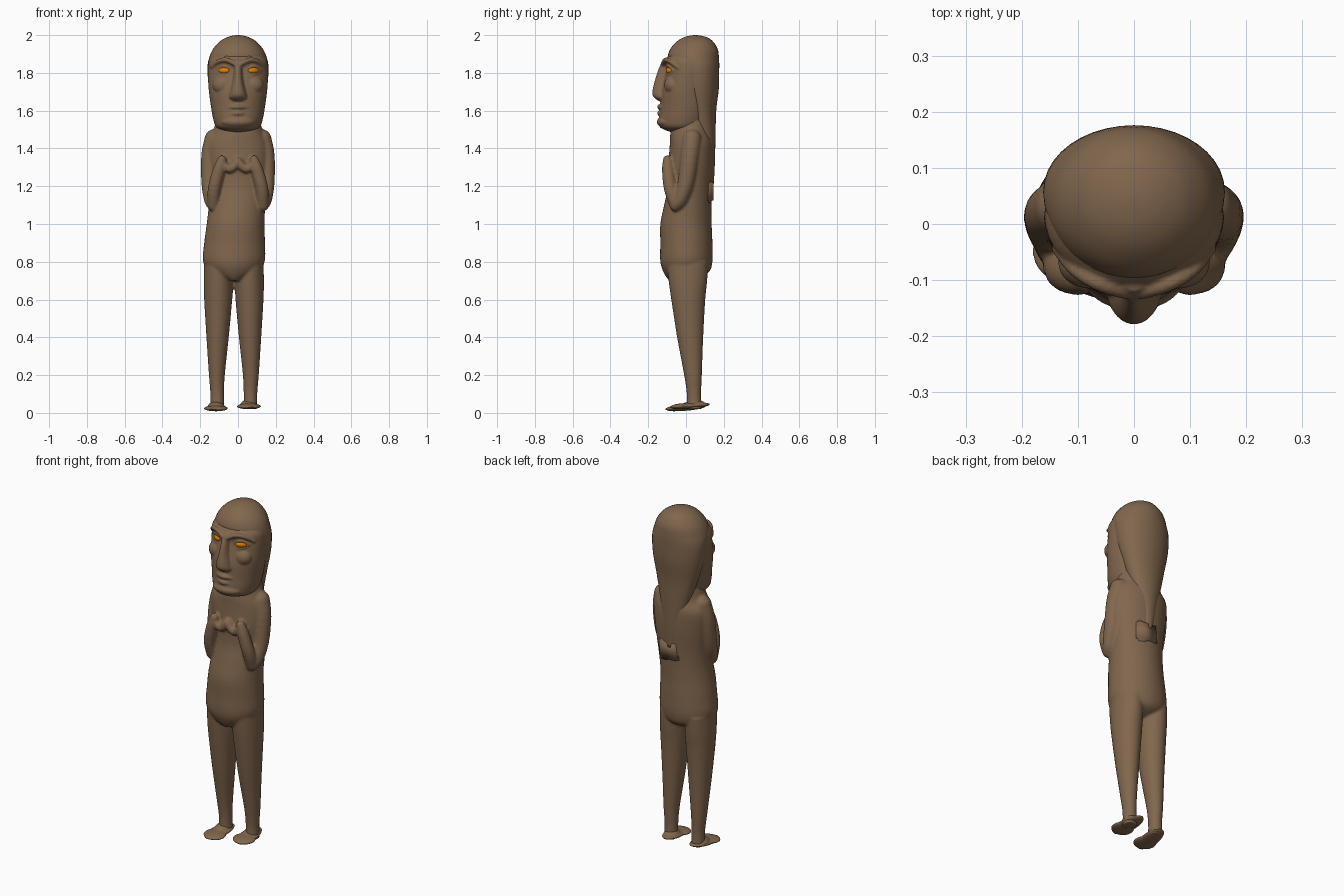
import bpy, bmesh, math
from mathutils import Vector, Matrix

cube = bpy.data.objects.get("Cube")
if cube:
    bpy.data.objects.remove(cube, do_unlink=True)


def material(name, colour):
    m = bpy.data.materials.new(name)
    m.use_nodes = True
    m.diffuse_color = colour
    bsdf = next(n for n in m.node_tree.nodes if n.type == 'BSDF_PRINCIPLED')
    bsdf.inputs["Base Color"].default_value = colour
    bsdf.inputs["Roughness"].default_value = 0.8
    return m


wood = material("brown wood", (0.22, 0.135, 0.075, 1))
amber = material("amber eyes", (0.8, 0.22, 0.0, 1))


def spline(rows, steps=4):
    """Catmull-Rom interpolation of equal-length tuples."""
    out = []
    for i in range(len(rows) - 1):
        quad = zip(rows[max(i - 1, 0)], rows[i], rows[i + 1], rows[min(i + 2, len(rows) - 1)])
        quad = list(quad)
        for k in range(steps):
            t = k / steps
            out.append([b + 0.5 * t * (c - a + t * (2*a - 5*b + 4*c - d + t * (3*(b - c) + d - a)))
                        for a, b, c, d in quad])
    return out + [list(rows[-1])]


def bridge(bm, rings):
    """Skin rings of points into a closed volume."""
    rings = [[bm.verts.new(p) for p in r] for r in rings]
    n = len(rings[0])
    for a, b in zip(rings, rings[1:]):
        for i in range(n):
            j = (i + 1) % n
            bm.faces.new((a[i], a[j], b[j], b[i]))
    bm.faces.new(rings[0][::-1])
    bm.faces.new(rings[-1])


ANGLES = [math.tau * i / 40 for i in range(40)]


def loft(bm, rows):
    """Stacked ellipses; rows are (z, centre x, centre y, radius x, radius y)."""
    bridge(bm, [[(cx + max(rx, .004) * math.cos(a), cy + max(ry, .004) * math.sin(a), z)
                 for a in ANGLES] for z, cx, cy, rx, ry in spline(rows)])


def tube(bm, pts):
    """Round limb along a path; points are (x, y, z, radius)."""
    pts = spline(pts)
    rings = []
    for i, (x, y, z, r) in enumerate(pts):
        d = Vector(pts[min(i + 1, len(pts) - 1)][:3]) - Vector(pts[max(i - 1, 0)][:3])
        q = d.to_track_quat('Z', 'Y')
        rings.append([Vector((x, y, z)) + q @ Vector((r * math.cos(a), r * math.sin(a), 0))
                      for a in ANGLES[::2]])
    bridge(bm, rings)
    for end in (pts[0], pts[-1]):
        ball(bm, end[:3], (end[3],) * 3)


def ball(bm, centre, size, rot=(0, 0, 0)):
    m = Matrix.Translation(centre)
    for angle, axis in zip(rot, 'XYZ'):
        m = m @ Matrix.Rotation(angle, 4, axis)
    m = m @ Matrix.Diagonal((*size, 1))
    bmesh.ops.create_uvsphere(bm, u_segments=28, v_segments=16, radius=1, matrix=m)


def finish(bm, name, mat, voxel=0, smooth=4):
    bmesh.ops.recalc_face_normals(bm, faces=bm.faces)
    for f in bm.faces:
        f.smooth = True
    me = bpy.data.meshes.new(name)
    bm.to_mesh(me)
    bm.free()
    ob = bpy.data.objects.new(name, me)
    bpy.context.collection.objects.link(ob)
    me.materials.append(mat)
    if voxel:
        rm = ob.modifiers.new("fuse", 'REMESH')
        rm.mode = 'VOXEL'
        rm.voxel_size = voxel
        rm.use_smooth_shade = True
        sm = ob.modifiers.new("soften", 'SMOOTH')
        sm.factor = 0.5
        sm.iterations = smooth
    return ob


# Body: torso, arms and legs fused together
MID = -0.022
bm = bmesh.new()
loft(bm, [(.70, MID, -.03, .03, .06), (.74, MID, 0, .12, .117), (.8, MID, .002, .163, .138),
          (.9, -.018, .002, .161, .138), (1.0, -.013, 0, .153, .136), (1.1, -.005, .01, .15, .126),
          (1.2, 0, .022, .155, .118), (1.32, 0, .027, .168, .12), (1.42, -.004, .03, .168, .116),
          (1.48, 0, .025, .137, .108), (1.54, 0, .03, .118, .1), (1.62, 0, .03, .1, .08)])
for s in (-1, 1):
    # upper arm, then forearm and hand raised to the chest
    tube(bm, [(s * .125, .03, 1.45, .052), (s * .145, .02, 1.36, .05), (s * .15, .0, 1.22, .044),
              (s * .142, -.03, 1.13, .038), (s * .13, -.055, 1.1, .033)])
    tube(bm, [(s * .13, -.055, 1.1, .033), (s * .125, -.083, 1.19, .035),
              (s * .1, -.095, 1.29, .032), (s * .085, -.098, 1.34, .024)])
    tube(bm, [(s * .09, -.1, 1.33, .02), (s * .045, -.102, 1.29, .022), (0, -.098, 1.33, .024)])
    # leg
    loft(bm, [(z, MID + s * dx, y, rx, ry) for z, dx, y, rx, ry in (
        (.02, .088, .043, .037, .04), (.1, .088, .042, .036, .038), (.2, .09, .037, .042, .047),
        (.4, .086, .022, .059, .069), (.6, .083, .012, .074, .09), (.7, .082, .01, .077, .102),
        (.8, .08, .008, .077, .11))])
finish(bm, "body", wood, .007)

# Feet: thin flat soles, wider at the toes
for name, x, y, z, turn in (("right_foot", -.117, -.005, .027, -.12), ("left_foot", .058, .02, .038, .08)):
    bm = bmesh.new()
    ball(bm, (x, y, z), (.052, .108, .016), (.07, 0, turn))
    ball(bm, (x, y - .045, z - .003), (.064, .058, .015), (.07, 0, turn))
    ball(bm, (x, y + .03, z + .01), (.042, .05, .022))
    finish(bm, name, wood, .004, 3)

# Head with carved face
bm = bmesh.new()
loft(bm, [(1.485, 0, .0, .06, .075), (1.51, 0, -.015, .112, .12), (1.55, 0, -.01, .13, .134),
          (1.62, 0, 0, .143, .137), (1.7, 0, .003, .154, .135), (1.77, 0, .01, .159, .127),
          (1.82, 0, .012, .16, .118), (1.865, 0, .012, .153, .124), (1.91, 0, .03, .125, .105),
          (1.96, 0, .04, .075, .07)])
ball(bm, (0, -.085, 1.54), (.095, .07, .038))
loft(bm, [(1.652, 0, -.11, .036, .035), (1.67, 0, -.12, .048, .05), (1.695, 0, -.124, .043, .055),
          (1.76, 0, -.12, .027, .045), (1.82, 0, -.11, .021, .036), (1.87, 0, -.095, .024, .025)])
for z, w in ((1.618, .05), (1.584, .045)):
    tube(bm, [(-w, -.122, z, .009), (0, -.14, z + .002, .013), (w, -.122, z, .009)])
for s in (-1, 1):
    # brow ridge sweeping from the nose, cheek, and the two eyelids
    tube(bm, [(s * .012, -.122, 1.845, .013), (s * .06, -.108, 1.868, .013),
              (s * .105, -.082, 1.86, .012), (s * .138, -.045, 1.83, .009)])
    ball(bm, (s * .08, -.07, 1.735), (.055, .045, .05))
    for lift in (.022, -.022):
        tube(bm, [(s * .038 + .004, -.099, 1.813, .005), (s * .078 + .004, -.093, 1.813 + lift, .007),
                  (s * .118 + .004, -.066, 1.813, .005)])
finish(bm, "head", wood, .005, 3)

# Eyes
for s, name in ((-1, "right_eye"), (1, "left_eye")):
    bm = bmesh.new()
    ball(bm, (s * .078 + .004, -.085, 1.813), (.033, .017, .018), (0, 0, s * .5))
    finish(bm, name, amber)

# Hair: a cap that tapers to a long tail down the back
bm = bmesh.new()
loft(bm, [(1.2, .01, .132, .022, .014), (1.3, .006, .115, .048, .037), (1.45, .002, .1, .085, .056),
          (1.6, 0, .08, .125, .08), (1.72, 0, .067, .153, .107), (1.82, 0, .057, .162, .119),
          (1.875, 0, .04, .154, .135), (1.925, 0, .042, .133, .126), (1.965, 0, .047, .098, .097),
          (1.987, 0, .05, .062, .065), (1.997, 0, .05, .03, .03), (2.0, 0, .05, .005, .005)])
finish(bm, "hair", wood)

# Chipped slab under the tail of hair
bm = bmesh.new()
bmesh.ops.create_cube(bm, size=1, matrix=Matrix.Translation((.02, .11, 1.175))
                      @ Matrix.Rotation(.06, 4, 'Y') @ Matrix.Diagonal((.13, .07, .12, 1)))
bmesh.ops.bevel(bm, geom=bm.edges[:], offset=.012, segments=3, affect='EDGES')
finish(bm, "back_slab", wood)
